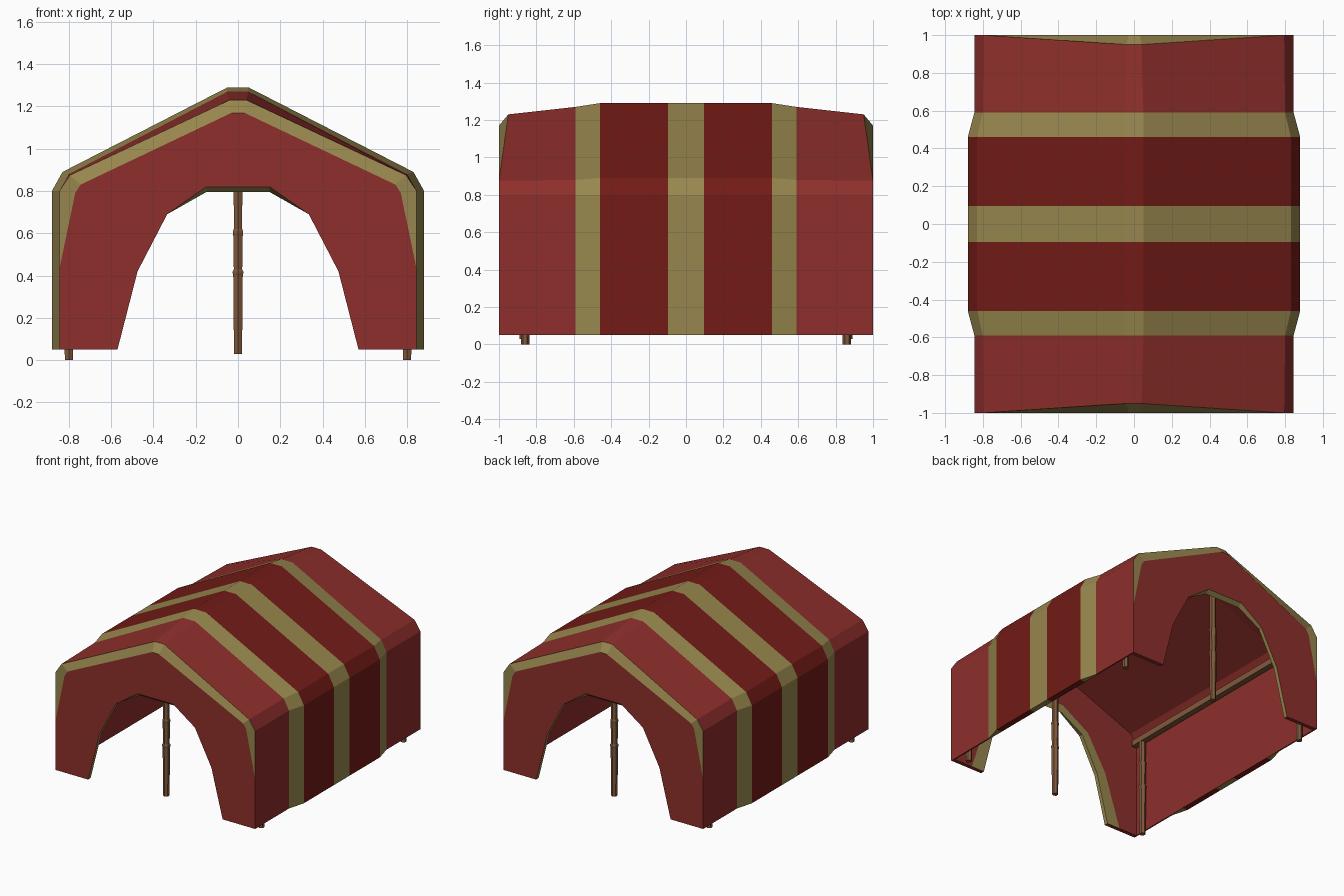
import bpy, bmesh, math
from mathutils import Vector, Matrix

if "Cube" in bpy.data.objects:
    bpy.data.objects.remove(bpy.data.objects["Cube"])


def material(name, rgb):
    m = bpy.data.materials.new(name)
    m.diffuse_color = (*rgb, 1)
    m.use_nodes = True
    m.node_tree.nodes["Principled BSDF"].inputs["Base Color"].default_value = m.diffuse_color
    return m


red = material("red_cloth", (0.27, 0.028, 0.024))
deep = material("deep_red_cloth", (0.17, 0.011, 0.008))
tan = material("tan_cloth", (0.31, 0.24, 0.075))
wood = material("wood", (0.22, 0.10, 0.045))
RED, DEEP, TAN = 0, 1, 2


def finish(bm, name, mats):
    bmesh.ops.remove_doubles(bm, verts=bm.verts, dist=0.0005)
    bmesh.ops.recalc_face_normals(bm, faces=bm.faces)
    me = bpy.data.meshes.new(name)
    bm.to_mesh(me)
    bm.free()
    for m in mats:
        me.materials.append(m)
    ob = bpy.data.objects.new(name, me)
    bpy.context.collection.objects.link(ob)
    return ob


def face(bm, pts, mat):
    uniq = []
    for p in pts:
        if p not in uniq:
            uniq.append(p)
    if len(uniq) > 2:
        f = bm.faces.new([bm.verts.new(p) for p in uniq])
        f.material_index = mat


def strip(bm, a, b, mat):
    for i in range(len(a) - 1):
        face(bm, [a[i], a[i + 1], b[i + 1], b[i]], mat)


def arch(half, y):
    """Half profile (x, z[, y override]) mirrored to a full arch at depth y."""
    pts = [(p[0], p[2] if len(p) > 2 else y, p[1]) for p in half]
    return pts + [(-x, v, z) for x, v, z in reversed(pts)]


# Canopy cross-sections, from wall foot to ridge
wide = [(.88, .05), (.88, .43), (.88, .80), (.83, .89), (.05, 1.29)]
narrow = [(.845, .05), (.845, .43), (.845, .80), (.80, .88), (.05, 1.27)]
lining = [(.835, .05), (.835, .43), (.835, .79), (.785, .86), (.04, 1.20)]
lining_end = lining[:4] + [(.03, 1.16)]


def end_edge(s):
    return narrow[:3] + [(.795, .875), (.04, 1.23, .95 * s)]


bm = bmesh.new()
ys = [-1, -.59, -.46, -.095, .095, .46, .59, 1]
sections = [end_edge(-1), narrow, wide, wide, wide, wide, narrow, end_edge(1)]
inner = [lining_end] + [lining] * 6 + [lining_end]
colours = [RED, TAN, DEEP, TAN, DEEP, TAN, RED]
outs = [arch(p, y) for p, y in zip(sections, ys)]
ins = [arch(p, max(-.97, min(.97, y))) for p, y in zip(inner, ys)]
for i, c in enumerate(colours):
    strip(bm, outs[i], outs[i + 1], c)
    strip(bm, ins[i], ins[i + 1], RED)
    for k in (0, -1):   # wall foot
        face(bm, [outs[i][k], outs[i + 1][k], ins[i + 1][k], ins[i][k]], c)

# End panels with arched openings, tan border and tan hem
border = [(.845, .05), (.845, .43), (.77, .79), (.745, .83), (.03, 1.17)]
opening = [(.57, .05), (.475, .42), (.335, .69), (.335, .69), (.15, .82)]
rim = opening[:4] + [(.15, .795)]
hem = [(.68, .05), (.55, .45), (.39, .72), (.39, .72), (.16, .86)]
for s in (-1, 1):
    yo, yi = s, .97 * s
    strip(bm, arch(end_edge(s), yo), arch(border, yo), TAN)
    strip(bm, arch(border, yo), arch(opening, yo), RED)
    strip(bm, arch(opening, yo), arch(rim, yi), TAN)
    strip(bm, arch(rim, yi), arch(hem, yi), TAN)
    strip(bm, arch(hem, yi), arch(lining_end, yi), RED)
    for k in (1, -1):   # panel foot
        face(bm, [(.845 * k, yo, .05), (.57 * k, yo, .05), (.57 * k, yi, .05),
                  (.68 * k, yi, .05), (.835 * k, yi, .05)], RED)
finish(bm, "canopy", [red, deep, tan])


def rod(name, start, end, rings, sides):
    """Faceted rod; rings are (distance from start, radius)."""
    bm = bmesh.new()
    a, b = Vector(start), Vector(end)
    rot = (b - a).to_track_quat('Z', 'Y').to_matrix().to_4x4()
    mat = Matrix.Translation(a) @ rot
    loops = []
    for t, r in rings:
        loops.append([bm.verts.new(mat @ Vector((
            r * math.cos(2 * math.pi * (j + .5) / sides),
            r * math.sin(2 * math.pi * (j + .5) / sides), t)))
            for j in range(sides)])
    for p, q in zip(loops, loops[1:]):
        for j in range(sides):
            n = (j + 1) % sides
            bm.faces.new([p[j], p[n], q[n], q[j]])
    bm.faces.new(loops[0])
    bm.faces.new(loops[-1])
    finish(bm, name, [wood])


def pole(name, x, y, z0, z1):
    # Jointed pole with raised knots
    rings = [(0, .022), (.37, .026), (.38, .029), (.39, .029), (.40, .023),
             (.56, .026), (.57, .028), (.58, .028), (.59, .023), (z1 - z0, .024)]
    rod(name, (x, y, z0), (x, y, z1), rings, 6)


# Supporting poles
for sy, end in ((-1, "front"), (1, "back")):
    pole(end + "_centre_pole", 0, .867 * sy, .03, 1.16)
    for sx, side in ((-1, "left"), (1, "right")):
        pole(f"{end}_{side}_pole", .80 * sx, .86 * sy, 0, .755)

# Horizontal beams
for name, x, z in (("left_beam", -.80, .77), ("right_beam", .80, .77), ("ridge_beam", 0, 1.16)):
    rod(name, (x, -.95, z), (x, .95, z), [(0, .032), (1.9, .032)], 4)
